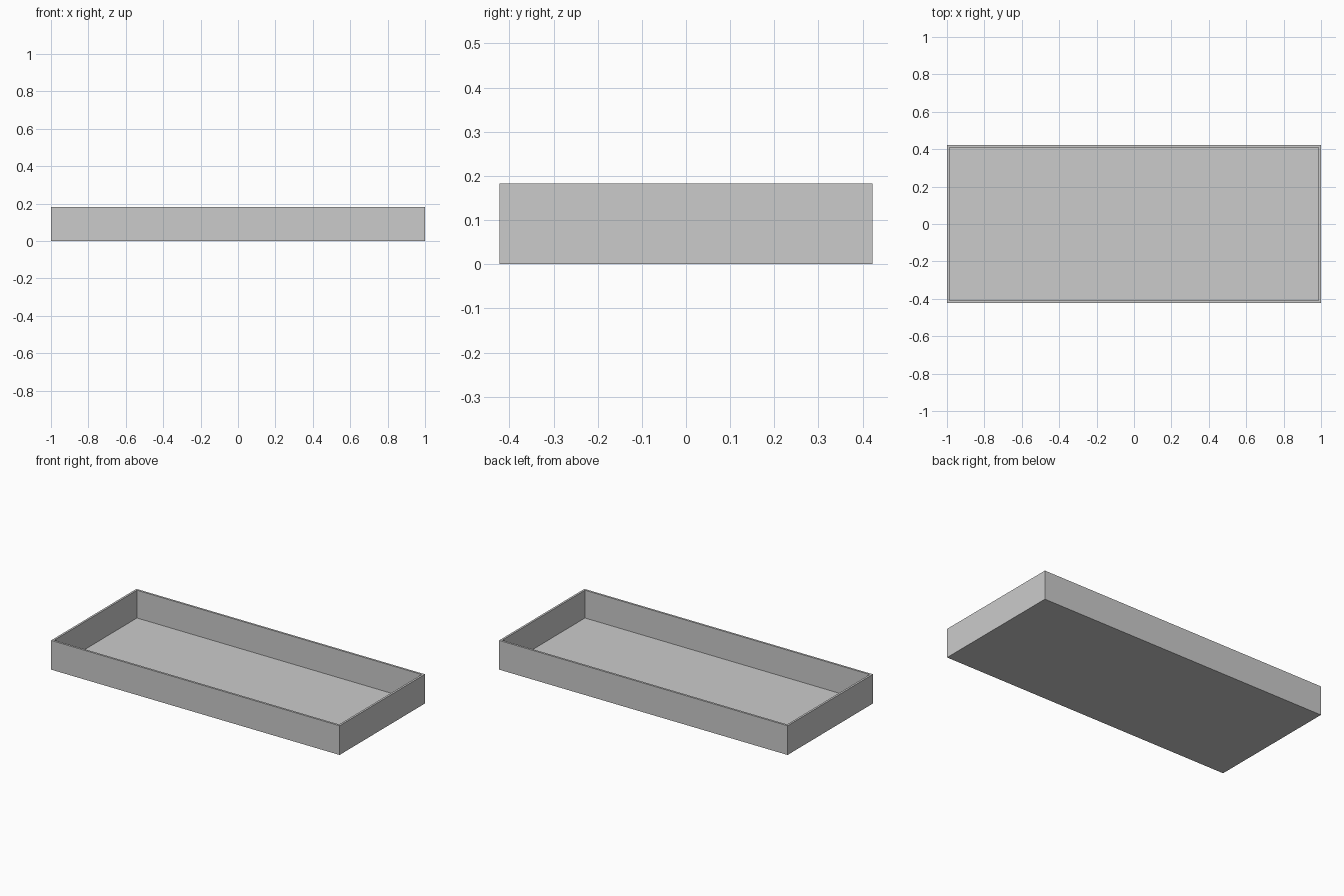
import bpy, bmesh
from mathutils import Vector

if "Cube" in bpy.data.objects:
    bpy.data.objects.remove(bpy.data.objects["Cube"])

LENGTH, WIDTH, HEIGHT = 2.0, 0.845, 0.183
WALL, FLOOR = 0.013, 0.009

# Tray: solid block, top face inset to form the rim, then pushed down to the floor
bm = bmesh.new()
bmesh.ops.create_cube(bm, size=1)
bmesh.ops.scale(bm, vec=(LENGTH, WIDTH, HEIGHT), verts=bm.verts)
bmesh.ops.translate(bm, vec=(0, 0, HEIGHT / 2), verts=bm.verts)
bm.normal_update()
top = max(bm.faces, key=lambda f: f.calc_center_median().z)
bmesh.ops.inset_region(bm, faces=[top], thickness=WALL, use_even_offset=True)

# Inner walls and floor
new = bmesh.ops.extrude_discrete_faces(bm, faces=[top])["faces"][0]
bmesh.ops.translate(bm, vec=Vector((0, 0, FLOOR - HEIGHT)), verts=new.verts)
bmesh.ops.recalc_face_normals(bm, faces=bm.faces)

mesh = bpy.data.meshes.new("tray")
bm.to_mesh(mesh)
bm.free()
tray = bpy.data.objects.new("tray", mesh)
bpy.context.collection.objects.link(tray)
